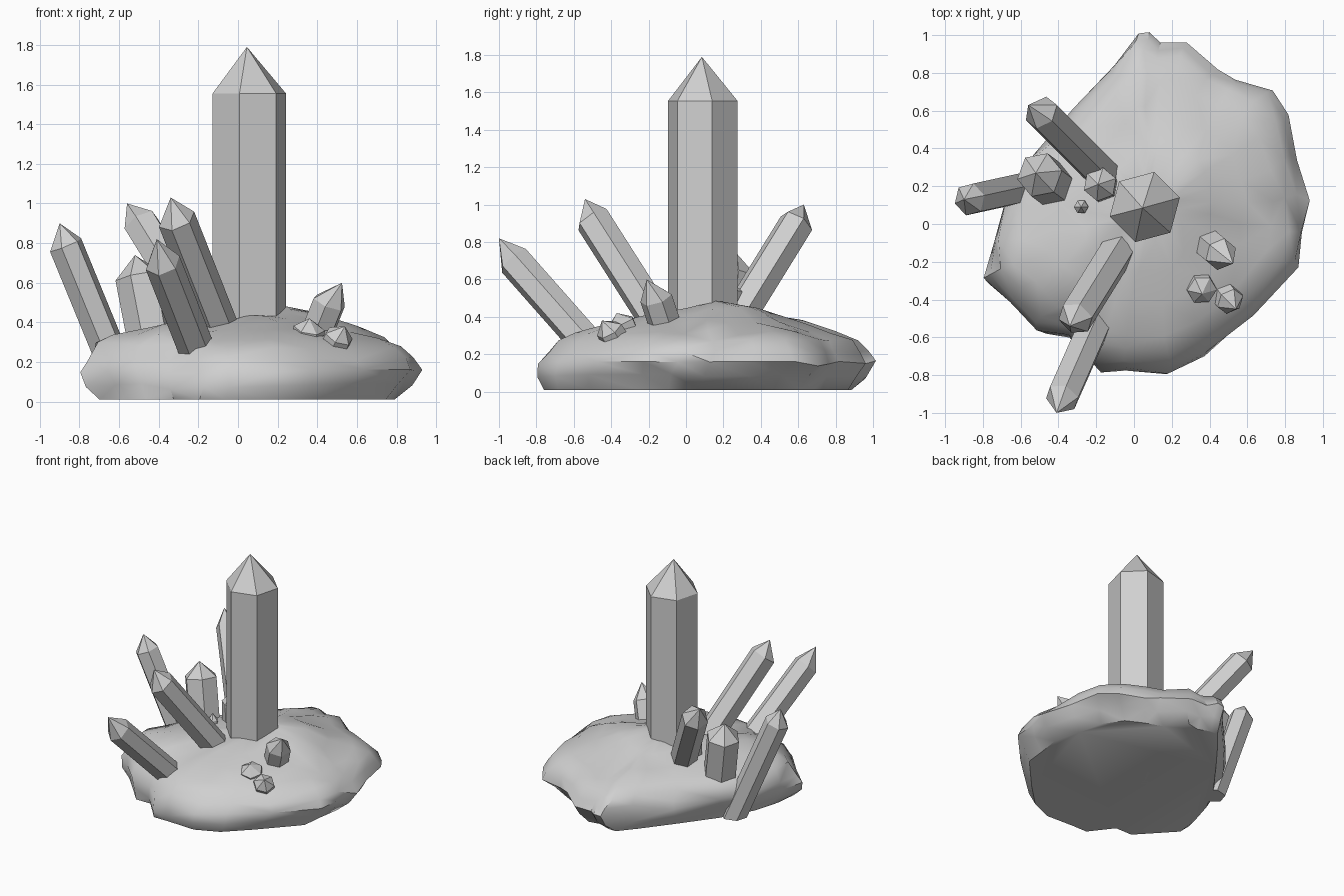
import bpy
import bmesh
import math
from mathutils import Vector, noise

if "Cube" in bpy.data.objects:
    bpy.data.objects.remove(bpy.data.objects["Cube"], do_unlink=True)

GREY = (0.63, 0.63, 0.63, 1)
stone = bpy.data.materials.new("stone_grey")
stone.use_nodes = True
stone.diffuse_color = GREY
stone.node_tree.nodes["Principled BSDF"].inputs["Base Color"].default_value = GREY


def finish(bm, name):
    bmesh.ops.recalc_face_normals(bm, faces=bm.faces)
    mesh = bpy.data.meshes.new(name)
    bm.to_mesh(mesh)
    bm.free()
    mesh.materials.append(stone)
    obj = bpy.data.objects.new(name, mesh)
    bpy.context.collection.objects.link(obj)
    return obj


def bridge(bm, low, high):
    for i in range(len(low)):
        j = (i + 1) % len(low)
        bm.faces.new((low[i], low[j], high[j], high[i]))


def fan(bm, ring, point):
    top = bm.verts.new(point)
    for i in range(len(ring)):
        bm.faces.new((ring[i], ring[(i + 1) % len(ring)], top))


def crystal(name, base, shoulder, tip, radius, turn=0):
    """Six-sided prism cut level at the base, closed by a pointed cap."""
    base, shoulder = Vector(base), Vector(shoulder)
    axis = shoulder - base
    rot = Vector((0, 0, 1)).rotation_difference(axis)
    bm = bmesh.new()
    low, high = [], []
    for k in range(6):
        a = math.radians(turn + 60 * k)
        corner = shoulder + rot @ Vector((math.cos(a), math.sin(a), 0)) * radius
        high.append(bm.verts.new(corner))
        low.append(bm.verts.new(corner - axis * ((corner.z - base.z) / axis.z)))
    bridge(bm, low, high)
    bm.faces.new(low)
    fan(bm, high, tip)
    finish(bm, name)


# Rock base: stacked, shifted copies of one outline
outline = [(.93, .13), (.87, .35), (.82, .55), (.71, .7), (.56, .77), (.41, .82),
           (.28, .97), (.17, .95), (.07, .99), (0, .99), (-.12, .86), (-.33, .61),
           (-.54, .35), (-.69, .1), (-.76, -.12), (-.78, -.3), (-.66, -.42),
           (-.51, -.57), (-.35, -.57), (-.2, -.75), (-.05, -.75), (.2, -.76),
           (.4, -.68), (.6, -.5), (.88, -.22), (.9, -.05)]
# height, x scale, y scale, x shift, y shift
layers = [(.01, .87, .94, -.03, -.05), (.08, .95, .98, -.01, -.03), (.15, 1, 1, 0, 0),
          (.21, .97, .96, -.01, .01), (.27, .91, .9, -.02, .01), (.315, .8, .79, -.01, 0),
          (.36, .6, .6, 0, 0), (.4, .4, .4, 0, 0), (.425, .2, .2, 0, 0)]
centre = Vector((.08, .08))
peak = Vector((.29, .24))


def rock_point(x, y, z, sx, sy, dx, dy):
    p = Vector((centre.x + (x - centre.x) * sx + dx, centre.y + (y - centre.y) * sy + dy, z))
    if z > .25:
        # Raised hump behind the main crystal, shoulder on the left
        p.z += .075 * math.exp(-(p.xy - peak).length_squared / .05)
        p.z += max(0, -.04 * p.x)
    if z > .02:
        n = noise.noise_vector(p * 5) + noise.noise_vector(p * 11) * .5
        rough = .05 if z < .3 else .03
        p += Vector((n.x * rough, n.y * rough, n.z * .025))
    return p


bm = bmesh.new()
rings = [[bm.verts.new(rock_point(x, y, *layer)) for x, y in outline] for layer in layers]
for low, high in zip(rings, rings[1:]):
    bridge(bm, low, high)
bm.faces.new(rings[0])
fan(bm, rings[-1], (centre.x, centre.y, .44))
bmesh.ops.triangulate(bm, faces=[f for f in bm.faces if len(f.verts) == 4])
rock = finish(bm, "rock_base")
bpy.context.view_layer.objects.active = rock
rock.select_set(True)
bpy.ops.object.shade_smooth_by_angle(angle=math.radians(45))
rock.select_set(False)

# Main upright crystal
crystal("main_crystal", (.057, .09, .01), (.057, .09, 1.555), (.045, .085, 1.79), .192, 15)

# Long leaning crystals
crystal("back_long_crystal", (.06, .04, .01), (-.49, .59, .9), (-.56, .63, 1), .095, 20)
crystal("front_long_crystal", (.05, .08, .01), (-.31, -.5, .92), (-.34, -.54, 1.03), .097, 10)
crystal("front_low_crystal", (-.11, -.31, .01), (-.38, -.92, .7), (-.41, -1, .82), .092, 10)
crystal("side_crystal", (-.55, .2, .01), (-.87, .13, .79), (-.9, .13, .9), .088, 15)

# Short crystals on the left slope
crystal("short_crystal", (-.38, .17, .01), (-.5, .26, .63), (-.52, .27, .74), .122, 10)
crystal("small_back_crystal", (-.15, .19, .01), (-.18, .21, .54), (-.19, .21, .62), .09, 20)
crystal("tiny_crystal", (-.27, .1, .2), (-.28, .09, .42), (-.28, .09, .47), .038)

# Small crystals on the right slope
crystal("right_crystal", (.34, -.06, .2), (.46, -.16, .5), (.525, -.21, .6), .088, 20)
crystal("right_small_crystal", (.33, -.28, .2), (.36, -.35, .37), (.36, -.37, .42), .08)
crystal("right_low_crystal", (.45, -.33, .2), (.51, -.41, .33), (.54, -.45, .38), .075, 20)
